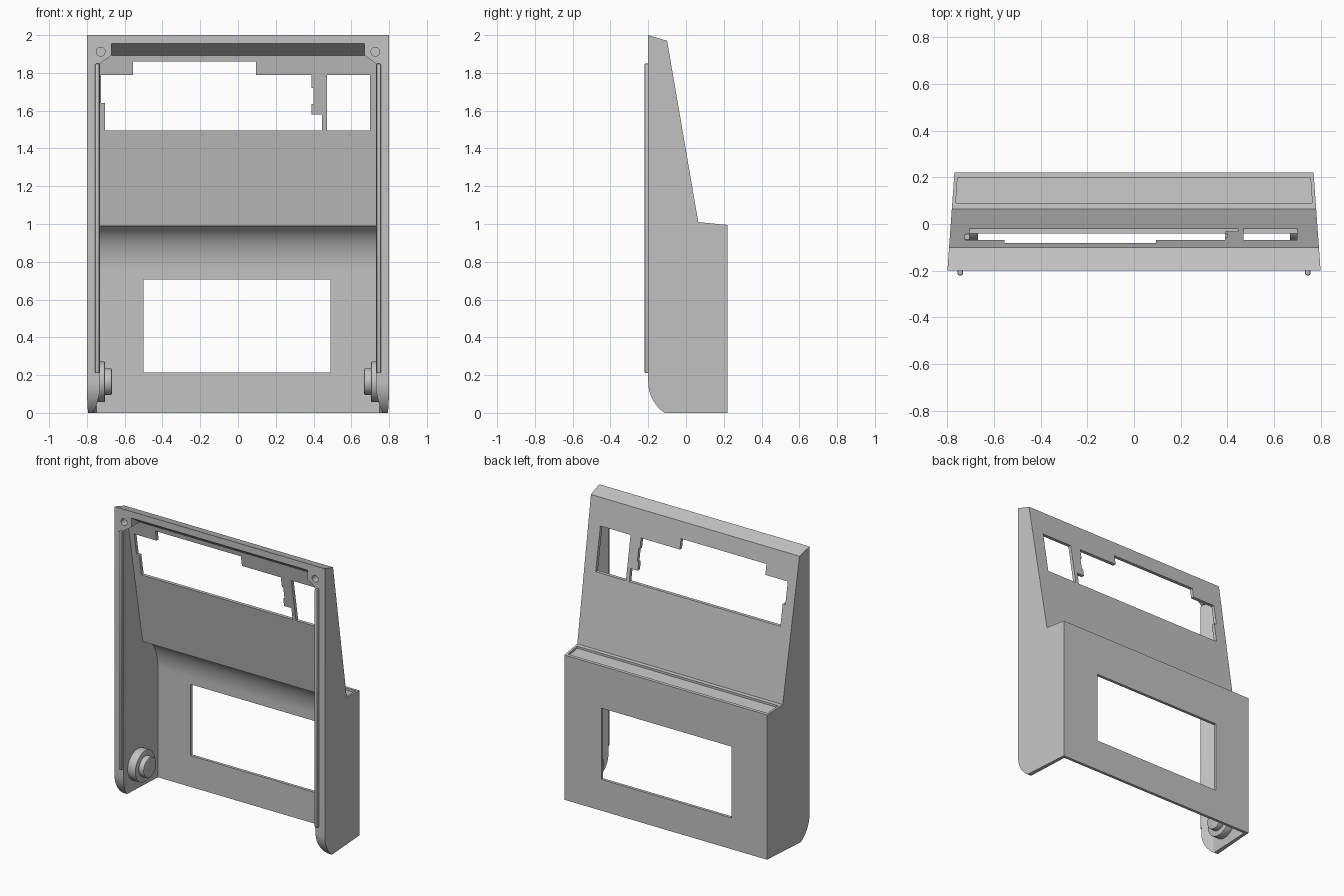
import bpy, bmesh, math
from mathutils import Vector, Matrix

cube = bpy.data.objects.get("Cube")
if cube:
    bpy.data.objects.remove(cube, do_unlink=True)

GREY = (0.55, 0.55, 0.55, 1)
grey = bpy.data.materials.new("plain grey")
grey.use_nodes = True
grey.diffuse_color = GREY
grey.node_tree.nodes["Principled BSDF"].inputs["Base Color"].default_value = GREY


def finish(name, bm):
    bmesh.ops.recalc_face_normals(bm, faces=bm.faces)
    mesh = bpy.data.meshes.new(name)
    bm.to_mesh(mesh)
    bm.free()
    mesh.materials.append(grey)
    obj = bpy.data.objects.new(name, mesh)
    bpy.context.collection.objects.link(obj)
    return obj


def extruded(bm, points, vec):
    face = bm.faces.new([bm.verts.new(p) for p in points])
    new = bmesh.ops.extrude_face_region(bm, geom=[face])["geom"]
    bmesh.ops.translate(bm, vec=vec, verts=[v for v in new if isinstance(v, bmesh.types.BMVert)])


def side_prism(name, profile, width, kink=None):
    """Side (y, z) profile spread over x; half-width depends on y."""
    bm = bmesh.new()
    extruded(bm, [(-1, y, z) for y, z in profile], (2, 0, 0))
    if kink is not None:
        bmesh.ops.bisect_plane(bm, geom=bm.verts[:] + bm.edges[:] + bm.faces[:],
                               plane_co=(0, kink, 0), plane_no=(0, 1, 0))
    for v in bm.verts:
        v.co.x = math.copysign(width(v.co.y), v.co.x)
    return finish(name, bm)


def front_prism(name, outline, y0, y1):
    """Front (x, z) outline pushed back from y0 to y1."""
    bm = bmesh.new()
    extruded(bm, [(x, y0, z) for x, z in outline], (0, y1 - y0, 0))
    return finish(name, bm)


def cylinder(name, start, end, radius):
    a, b = Vector(start), Vector(end)
    bm = bmesh.new()
    turn = (b - a).to_track_quat("Z", "Y").to_matrix().to_4x4()
    bmesh.ops.create_cone(bm, cap_ends=True, segments=48, radius1=radius, radius2=radius,
                          depth=(b - a).length, matrix=Matrix.Translation((a + b) / 2) @ turn)
    return finish(name, bm)


def cut(target, cutter):
    cutter.hide_render = True
    mod = target.modifiers.new("cut", "BOOLEAN")
    mod.operation, mod.solver, mod.object = "DIFFERENCE", "EXACT", cutter
    select(target)
    bpy.ops.object.modifier_apply(modifier=mod.name)
    bpy.data.objects.remove(cutter, do_unlink=True)


def select(obj):
    bpy.ops.object.select_all(action="DESELECT")
    obj.select_set(True)
    bpy.context.view_layer.objects.active = obj


def rect(x0, x1, z0, z1):
    return [(x0, z0), (x1, z0), (x1, z1), (x0, z1)]


def outer_width(y):
    return 0.8 - (y + 0.2) * 0.03 / 0.42


def inner_width(y):
    # thin walls that thicken into a lip along the open front
    if y < -0.12:
        return 0.765 - (-0.12 - y) * 0.44
    return 0.765 - (y + 0.12) * 0.05


PIVOT_Z = 0.165

# Outer shell, with rounded lower front corners
low_arc = [(-0.2 * math.cos(t), PIVOT_Z - 0.2 * math.sin(t))
           for t in [math.asin(PIVOT_Z / 0.2) * i / 14 for i in range(15)]]
housing = side_prism("housing", [(-0.2, 2), (-0.1, 1.97), (0.065, 1.01), (0.22, 0.995),
                                 (0.22, 0)] + low_arc[::-1], outer_width)

# Hollow interior, open at the front and bottom, with a curved shoulder
shoulder = [(0.045 + 0.155 * math.cos(t), 0.75 + 0.24 * math.sin(t))
            for t in [math.pi / 2 * i / 20 for i in range(21)]]
cavity = side_prism("cavity", [(-0.23, -0.1), (0.2, -0.1)] + shoulder
                    + [(-0.11, 1.893), (-0.2, 1.955), (-0.23, 1.975)], inner_width, -0.12)

# Screw corners stay solid inside the cavity
for s in (-1, 1):
    cut(cavity, front_prism("screw_corner", [(s * x, z) for x, z in (
        (0.67, 2.1), (0.67, 1.893), (0.73, 1.85), (0.9, 1.85), (0.9, 2.1))], -0.4, 0))
cut(housing, cavity)
for s in (-1, 1):
    cut(housing, cylinder("screw_hole", (s * 0.727, -0.3, 1.912), (s * 0.727, -0.15, 1.912), 0.023))

# Window openings
cut(housing, front_prism("lower_window", rect(-0.5, 0.49, 0.215, 0.705), 0.1, 0.4))
cut(housing, front_prism("small_window", rect(0.47, 0.70, 1.495, 1.79), -0.15, 0.2))
cut(housing, front_prism("main_window", [
    (-0.725, 1.79), (-0.725, 1.64), (-0.705, 1.64), (-0.705, 1.495), (0.445, 1.495),
    (0.445, 1.58), (0.39, 1.58), (0.39, 1.635), (0.4, 1.635), (0.4, 1.72), (0.39, 1.72),
    (0.39, 1.79), (0.095, 1.79), (0.095, 1.86), (-0.555, 1.86), (-0.555, 1.79)], -0.15, 0.2))

# Shallow recess on the rear ledge
cut(housing, side_prism("ledge_recess", [(0.09, 0.993), (0.2, 0.982), (0.2, 1.1), (0.09, 1.1)],
                        lambda y: outer_width(y) - 0.015))
select(housing)
bpy.ops.object.shade_smooth_by_angle(angle=math.radians(25))

# Rails and pivots on both sides
for s, side in ((1, "left"), (-1, "right")):
    rail = front_prism(side + "_rail", rect(s * 0.734, s * 0.756, 0.21, 1.85), -0.22, -0.19)
    pivot_base = cylinder(side + "_pivot_base", (s * 0.77, 0, PIVOT_Z), (s * 0.705, 0, PIVOT_Z), 0.107)
    pivot_pin = cylinder(side + "_pivot_pin", (s * 0.72, 0, PIVOT_Z), (s * 0.668, 0, PIVOT_Z), 0.07)
    for obj, size in ((rail, 0.007), (pivot_base, 0.003), (pivot_pin, 0.006)):
        select(obj)
        bevel = obj.modifiers.new("soft edges", "BEVEL")
        bevel.width, bevel.segments = size, 2
        bpy.ops.object.modifier_apply(modifier=bevel.name)
        bpy.ops.object.shade_smooth_by_angle(angle=math.radians(35))
